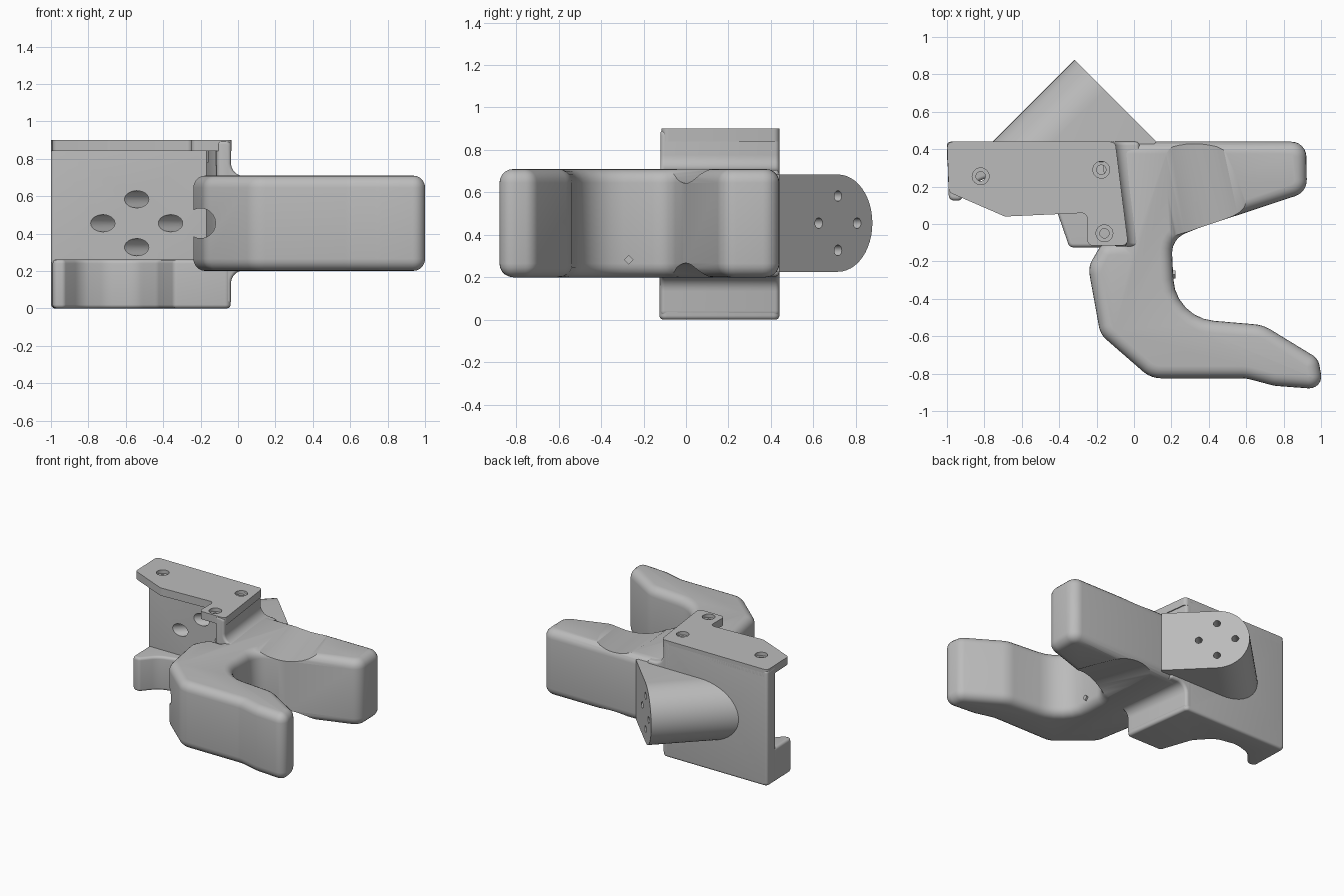
import bpy, bmesh, math
from mathutils import Vector

if "Cube" in bpy.data.objects:
    bpy.data.objects.remove(bpy.data.objects["Cube"])

grey = bpy.data.materials.new("plain grey")
grey.use_nodes = True
grey.diffuse_color = (0.5, 0.5, 0.5, 1)
grey.node_tree.nodes["Principled BSDF"].inputs["Base Color"].default_value = grey.diffuse_color


def rounded(points, steps=6):
    """Round each (x, y, radius) corner of a closed outline."""
    out = []
    for i, (x, y, r) in enumerate(points):
        p = Vector((x, y))
        a = Vector(points[i - 1][:2]) - p
        b = Vector(points[(i + 1) % len(points)][:2]) - p
        if r == 0:
            out.append(p)
            continue
        half = a.angle(b) / 2
        t = min(r / math.tan(half), a.length * 0.49, b.length * 0.49)
        r = t * math.tan(half)
        a.normalize()
        b.normalize()
        centre = p + (a + b).normalized() * (r / math.sin(half))
        s, e = p + a * t - centre, p + b * t - centre
        sweep = s.angle_signed(e)
        for k in range(steps + 1):
            ang = -sweep * k / steps
            c, n = math.cos(ang), math.sin(ang)
            out.append(centre + Vector((s.x * c - s.y * n, s.x * n + s.y * c)))
    return out


def make(name, near, far):
    """Solid between two matching loops of 3D points."""
    bm = bmesh.new()
    a = [bm.verts.new(p) for p in near]
    b = [bm.verts.new(p) for p in far]
    bm.faces.new(a)
    bm.faces.new(b[::-1])
    for i in range(len(a)):
        bm.faces.new((a[i - 1], b[i - 1], b[i], a[i]))
    bmesh.ops.recalc_face_normals(bm, faces=bm.faces)
    mesh = bpy.data.meshes.new(name)
    bm.to_mesh(mesh)
    bm.free()
    mesh.materials.append(grey)
    obj = bpy.data.objects.new(name, mesh)
    bpy.context.collection.objects.link(obj)
    return obj


def slab(name, outline, z0, z1):
    pts = rounded(outline)
    return make(name, [(p.x, p.y, z0) for p in pts], [(p.x, p.y, z1) for p in pts])


def rod(start, end, radius, sides=24):
    """Cutting cylinder between two points."""
    start, end = Vector(start), Vector(end)
    turn = (end - start).to_track_quat('Z', 'Y')
    angles = [k * math.tau / sides for k in range(sides)]
    ring = [turn @ Vector((radius * math.cos(t), radius * math.sin(t), 0)) for t in angles]
    obj = make("cutter", [start + p for p in ring], [end + p for p in ring])
    obj.hide_render = True
    return obj


def finish(obj, bevel=0, cutters=()):
    bpy.ops.object.select_all(action='DESELECT')
    bpy.context.view_layer.objects.active = obj
    obj.select_set(True)
    if bevel:
        m = obj.modifiers.new("round edges", 'BEVEL')
        m.width, m.segments = bevel, 5
        m.limit_method, m.angle_limit = 'ANGLE', math.radians(50)
        m.use_clamp_overlap = False
        bpy.ops.object.modifier_apply(modifier=m.name)
    for c in cutters:
        m = obj.modifiers.new("hole", 'BOOLEAN')
        m.operation, m.solver, m.object = 'DIFFERENCE', 'EXACT', c
        bpy.ops.object.modifier_apply(modifier=m.name)
    bpy.ops.object.shade_smooth_by_angle(angle=math.radians(32))


MID = 0.455

# Forked body: back arm and curved front arm, with a saddle at the arm's neck
body = slab("forked_body", [
    (-0.1, 0.44, 0), (0.92, 0.44, 0.08), (0.925, 0.17, 0.09), (0.35, -0.02, 0.2),
    (0.2, -0.08, 0.13), (0.22, -0.5, 0.24), (0.69, -0.54, 0.2), (0.985, -0.72, 0.08),
    (1.015, -0.885, 0.09), (0.75, -0.865, 0.2), (0.6, -0.825, 0.2), (0.09, -0.825, 0.15),
    (-0.18, -0.59, 0.12), (-0.245, -0.23, 0.12), (-0.17, -0.1, 0.08), (-0.08, -0.1, 0)],
    0.2, 0.71)
body_cuts = [rod((-0.2, -1, MID), (-0.2, 0.3, MID), 0.08)]
for side in (1, -1):
    body_cuts.append(rod((0.3, 0.5, MID + side * 0.635), (0.42, -0.05, MID + side * 0.585), 0.4, 64))
finish(body, 0.065, body_cuts)

# Small diamond stud inside the front arm
stud = make("diamond_stud", *[[(x, -0.27 + dy, 0.283 + dz) for dy, dz in
            ((0.022, 0), (0, 0.022), (-0.022, 0), (0, -0.022))] for x in (0.19, 0.222)])
finish(stud)

# Holes that run at 45 degrees through the boss and the wall
face_mid = Vector((-0.156, 0.716, MID))
along = Vector((-1, -1, 0)).normalized()
across = Vector((-1, 1, 0)).normalized()
up = Vector((0, 0, 1))
holes = []
for u, v in ((1, 0), (-1, 0), (0, 1), (0, -1)):
    p = face_mid + (across * u + up * v) * 0.128
    holes.append(rod(p - along * 0.1, p + along * 0.9, 0.025))
    holes.append(rod(p + along * 0.28, p + along * 0.9, 0.046))

# Back wall
wall = slab("back_wall", [(-1, 0.33, 0), (-0.12, 0.33, 0), (-0.125, 0.44, 0), (-1, 0.44, 0)],
            0.005, 0.89)
finish(wall, 0.02, holes)

# Slanted boss with a rounded end, running into the wall
R = 0.229
loop = [(-0.39, -R), (-0.39, R)]
loop += [(R * math.sin(k * math.pi / 24), R * math.cos(k * math.pi / 24)) for k in range(25)]
near = [face_mid + across * u + up * v for u, v in loop]
far = [p + Vector((-1, -1, 0)) * (p.y - 0.37) for p in near]
finish(make("slanted_boss", near, far), 0, holes)

# Top plate with three countersunk screw holes
top = slab("top_plate", [
    (-1, 0.44, 0.03), (-0.1, 0.44, 0.03), (-0.03, -0.115, 0.03), (-0.25, -0.115, 0.03),
    (-0.25, 0.06, 0.03), (-0.69, 0.04, 0.04), (-0.99, 0.17, 0.03)], 0.84, 0.9)
screws = []
for x, y in ((-0.82, 0.255), (-0.175, 0.29), (-0.158, -0.05)):
    screws.append(rod((x, y, 0.873), (x, y, 1), 0.045))
    screws.append(rod((x, y, 0.78), (x, y, 0.95), 0.025))
finish(top, 0, screws)

# Bottom ledge with a curved bite
ledge = slab("bottom_ledge", [
    (-1, 0.44, 0.03), (-0.11, 0.44, 0.03), (-0.035, -0.125, 0.03), (-0.345, -0.125, 0.03),
    (-0.43, 0.12, 0.1), (-0.54, 0.24, 0.15), (-0.7, 0.27, 0.15), (-0.84, 0.23, 0.15),
    (-0.93, 0.125, 0.03), (-0.99, 0.125, 0.03)], 0, 0.26)
finish(ledge, 0.02)

# Slanted side rib, flared into the body above and below
half = [(-0.11, 0.443, 0), (-0.035, 0.443, 0.03), (-0.035, 0.255, 0.12), (0.1, 0.25, 0)]
profile = rounded([(x, MID + z, r) for x, z, r in half]
                  + [(x, MID - z, r) for x, z, r in half[::-1]])


def rib_loop(y):
    return [(p.x - 0.13 * (y + 0.12), y, p.y) for p in profile]


finish(make("side_rib", rib_loop(-0.12), rib_loop(0.44)), 0.02, screws)

# Remove the cutting tools
for obj in body_cuts + holes + screws:
    bpy.data.objects.remove(obj)
